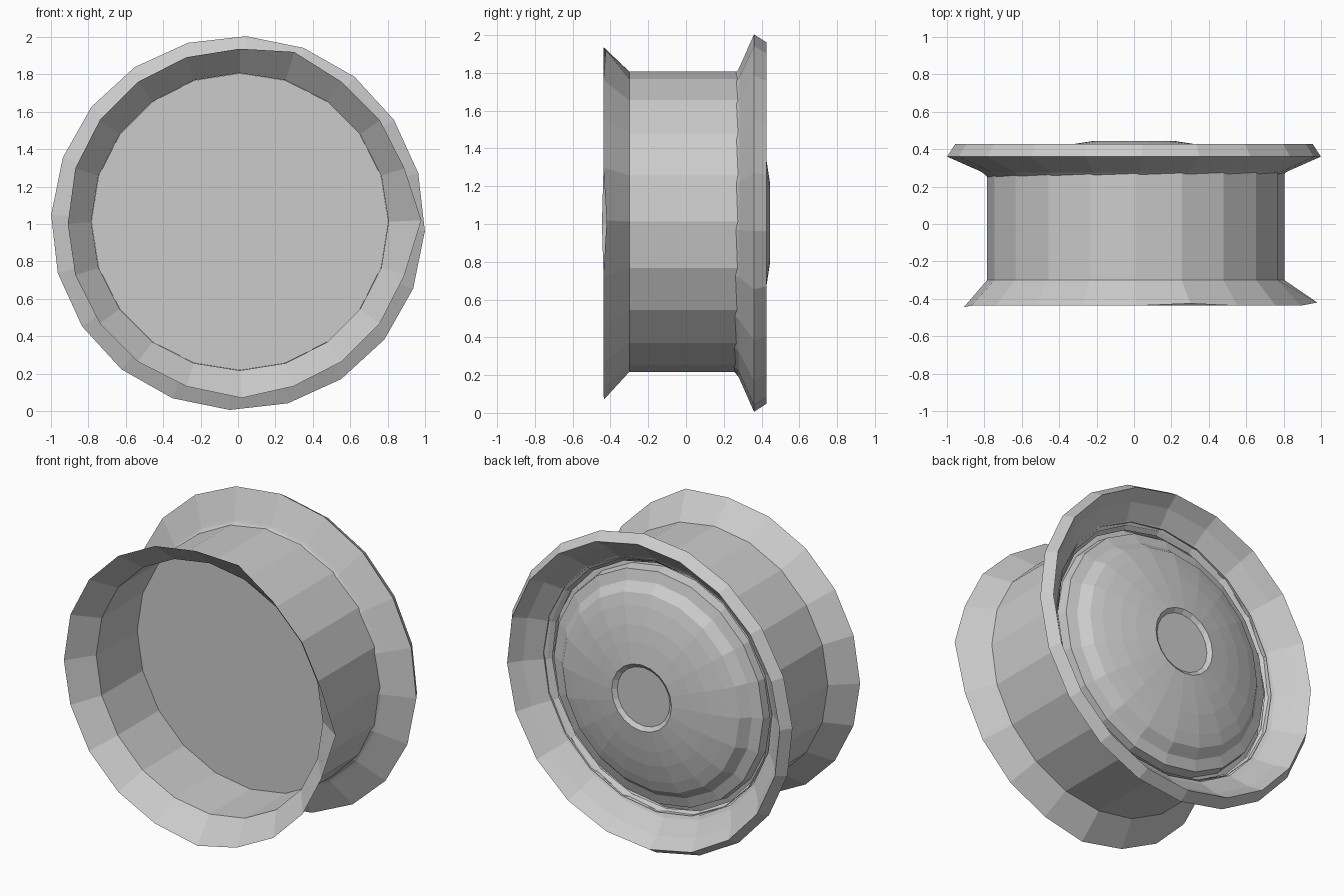
import bpy, bmesh, math
from mathutils import Vector

SIDES = 20
AXLE = 1.005  # height of the wheel axis

cube = bpy.data.objects.get("Cube")
if cube:
    bpy.data.objects.remove(cube)

metal = bpy.data.materials.new("grey_metal")
metal.use_nodes = True
grey = (0.6, 0.6, 0.6, 1)
metal.diffuse_color = grey
metal.node_tree.nodes["Principled BSDF"].inputs["Base Color"].default_value = grey


def lathe(name, profile, phase=0.0, centre=(0, AXLE), flip=False, nudge=None):
    """Spin (radius, y) points about the axle; radius 0 closes with a cap."""
    bm = bmesh.new()
    rings = []
    for r, y in profile:
        if r == 0:
            bm.faces.new(rings[-1])
            continue
        ring = []
        for i in range(SIDES):
            a = math.radians(phase) + math.tau * i / SIDES
            ring.append(bm.verts.new((centre[0] + r * math.cos(a), y,
                                      centre[1] + r * math.sin(a))))
        if rings:
            for i in range(SIDES):
                j = (i + 1) % SIDES
                quad = [rings[-1][i], rings[-1][j], ring[j], ring[i]]
                bm.faces.new(quad)
        rings.append(ring)
    if nudge:
        for i, co in nudge.items():
            rings[0][i].co = Vector(co)
    bmesh.ops.recalc_face_normals(bm, faces=bm.faces[:])
    if flip:
        bmesh.ops.reverse_faces(bm, faces=bm.faces[:])
    mesh = bpy.data.meshes.new(name)
    bm.to_mesh(mesh)
    bm.free()
    mesh.materials.append(metal)
    ob = bpy.data.objects.new(name, mesh)
    bpy.context.collection.objects.link(ob)
    return ob


# Thin drum with its flared, slightly bent front lip
lathe("barrel", [(0.925, -0.437), (0.795, -0.30), (0.795, 0.28)],
      centre=(0.01, 1.012),
      nudge={0: (0.98, -0.42, 1.02), 4: (0.30, -0.425, 1.92),
             10: (-0.91, -0.445, 1.0), 15: (0.02, -0.435, 0.07)})

# Flat plate closing the drum
lathe("inner_plate", [(0.794, 0.11), (0, 0.11)], centre=(0.01, 1.012))

# Back flange: outer cone, bevelled edge and dished inner face
lathe("back_flange", [(0.79, 0.265), (0.83, 0.285), (1.0, 0.36), (0.957, 0.427),
                      (0.90, 0.35), (0.77, 0.24)], phase=-2.5)

# Stepped dome with a recessed hub
lathe("hub_dome", [(0.785, 0.20), (0.745, 0.21), (0.735, 0.275), (0.67, 0.295),
                   (0.62, 0.35), (0.55, 0.375), (0.44, 0.405), (0.34, 0.425),
                   (0.21, 0.445), (0.185, 0.425), (0, 0.425)])
